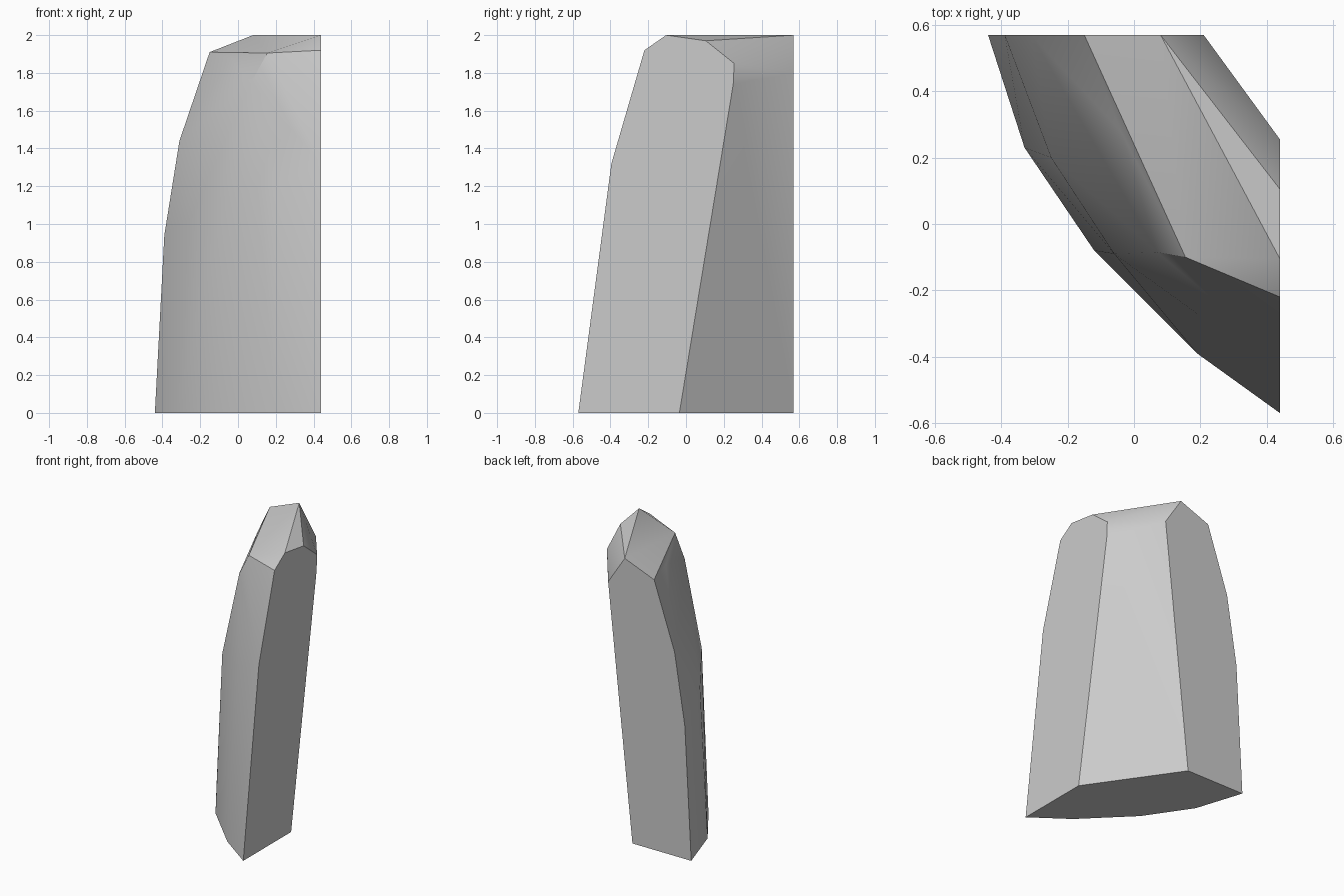
import bpy
import bmesh
import math

cube = bpy.data.objects.get("Cube")
if cube:
    bpy.data.objects.remove(cube, do_unlink=True)

SIDE, BACK = 0.44, 0.57  # the two flat cut planes

# Flat back face outline (x, z)
back_outline = [(-0.44, 0), (-0.39, 0.94), (-0.31, 1.44), (-0.15, 1.91),
                (0.08, 2.0), (0.21, 1.8), (0.02, 0)]
# Flat side face outline (y, z)
side_outline = [(-0.57, 0), (-0.395, 1.32), (-0.22, 1.92), (-0.105, 2.0),
                (0.105, 1.97), (0.255, 1.85), (0.25, 1.74), (-0.035, 0)]
# Rounded outer corners, from the base to the crown
outer_corners = [(-0.33, 0.23, 0), (-0.12, -0.08, 0), (0.19, -0.39, 0),
                 (-0.25, 0.2, 1.03), (-0.06, -0.09, 1.15), (0.19, -0.27, 1.2),
                 (0.02, -0.085, 1.5), (0.07, -0.085, 1.75),
                 (0.155, -0.1, 1.905), (-0.04, 0.28, 1.88)]

points = [(x, BACK, z) for x, z in back_outline]
points += [(SIDE, y, z) for y, z in side_outline]
points += outer_corners

# Stone body: hull around the corners, flat areas merged
bm = bmesh.new()
for p in points:
    bm.verts.new(p)
hull = bmesh.ops.convex_hull(bm, input=bm.verts[:])
loose = [v for v in bm.verts if not v.link_faces]
bmesh.ops.delete(bm, geom=loose, context='VERTS')
bmesh.ops.dissolve_limit(bm, angle_limit=math.radians(1),
                         verts=bm.verts[:], edges=bm.edges[:])
bmesh.ops.recalc_face_normals(bm, faces=bm.faces[:])
mesh = bpy.data.meshes.new("standing_stone")
bm.to_mesh(mesh)
bm.free()
stone = bpy.data.objects.new("standing_stone", mesh)
bpy.context.collection.objects.link(stone)

# Plain grey stone
grey = bpy.data.materials.new("stone_grey")
grey.use_nodes = True
colour = (0.6, 0.6, 0.6, 1)
grey.diffuse_color = colour
grey.node_tree.nodes["Principled BSDF"].inputs["Base Color"].default_value = colour
mesh.materials.append(grey)

# Soft outer surface with crisp cut edges
bpy.ops.object.select_all(action='DESELECT')
stone.select_set(True)
bpy.context.view_layer.objects.active = stone
bpy.ops.object.shade_smooth_by_angle(angle=math.radians(30))
